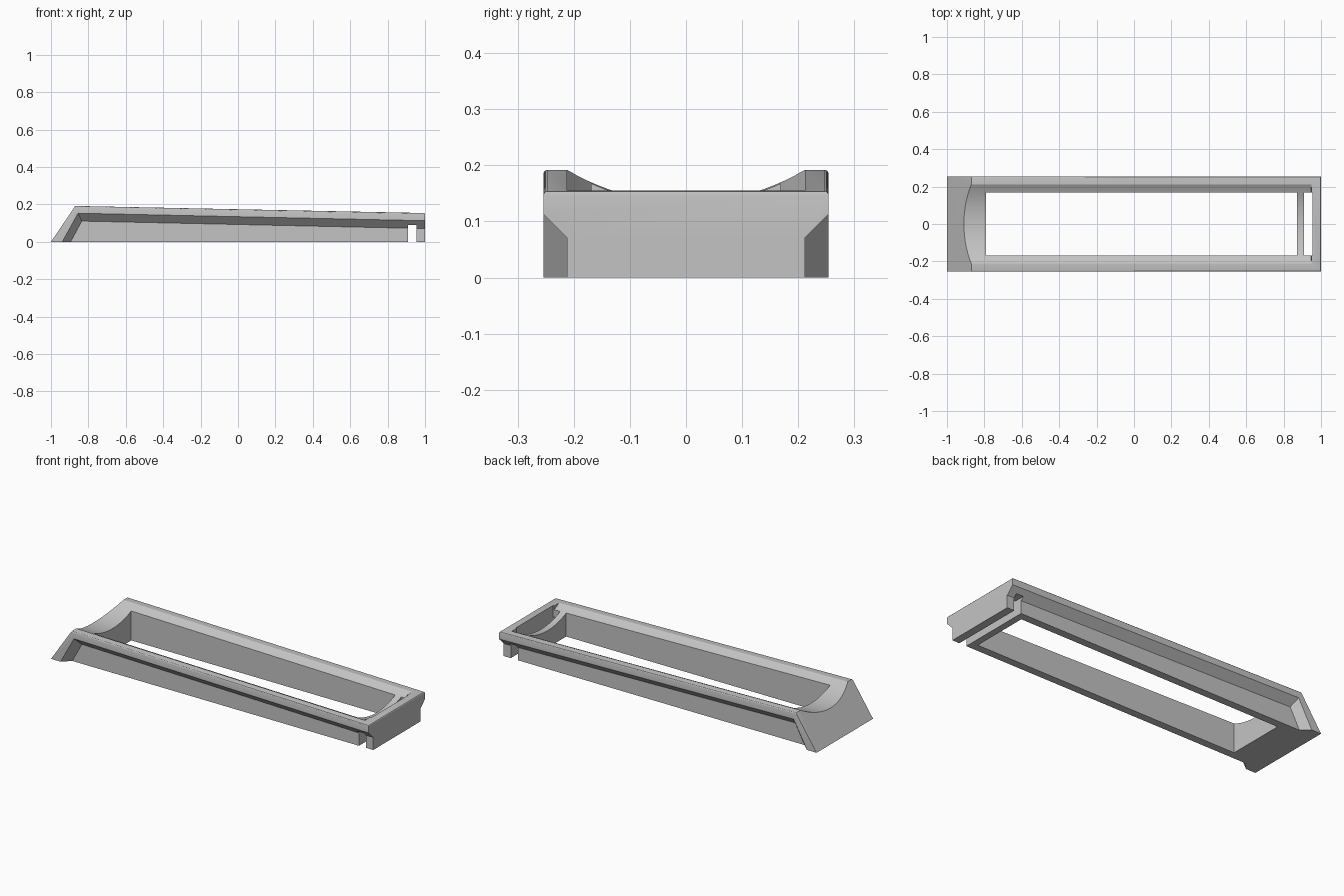
import bpy
import bmesh
import math
from mathutils import Matrix, Vector

if "Cube" in bpy.data.objects:
    bpy.data.objects.remove(bpy.data.objects["Cube"])

HALF_WIDTH, CORE_HALF, SLOT_HALF = 0.254, 0.212, 0.168

grey = bpy.data.materials.new("plain_grey")
grey.use_nodes = True
grey.diffuse_color = (0.55, 0.55, 0.55, 1)
grey.node_tree.nodes["Principled BSDF"].inputs["Base Color"].default_value = grey.diffuse_color


def make_object(name, bm):
    bmesh.ops.recalc_face_normals(bm, faces=bm.faces)
    mesh = bpy.data.meshes.new(name)
    bm.to_mesh(mesh)
    bm.free()
    mesh.materials.append(grey)
    obj = bpy.data.objects.new(name, mesh)
    bpy.context.collection.objects.link(obj)
    return obj


def box_cutter(name, x0, x1, half_y, z1):
    bm = bmesh.new()
    bmesh.ops.create_cube(bm, size=1)
    z0 = -0.1
    bmesh.ops.scale(bm, vec=(x1 - x0, 2 * half_y, z1 - z0), verts=bm.verts)
    bmesh.ops.translate(bm, vec=((x0 + x1) / 2, 0, (z0 + z1) / 2), verts=bm.verts)
    return make_object(name, bm)


# Solid frame: outer rim, chamfer under the rim, and inset core
rim = [(-1, 0), (-0.87, 0.192), (1, 0.154)]
lip = [(-0.94, 0), (-0.855, 0.153), (1, 0.113)]
core = [(-0.895, 0), (-0.835, 0.111), (1, 0.071)]

bm = bmesh.new()
sides = []
for s in (-1, 1):
    def row(points, y):
        return [bm.verts.new((x, s * y, z)) for x, z in points]
    p, m, c = row(rim, HALF_WIDTH), row(lip, HALF_WIDTH), row(core, CORE_HALF)
    foot = row([(1, 0)], CORE_HALF)[0]
    for a, b in ((p, m), (m, c)):
        for i in range(2):
            bm.faces.new((a[i], a[i + 1], b[i + 1], b[i]))
    bm.faces.new(c + [foot])
    sides.append((p, m, c, foot))
(p, m, c, foot), (p2, m2, c2, foot2) = sides
for i in range(2):
    bm.faces.new((p[i], p[i + 1], p2[i + 1], p2[i]))
bm.faces.new((p[0], m[0], c[0], foot, foot2, c2[0], m2[0], p2[0]))
bm.faces.new((p[2], m[2], c[2], foot, foot2, c2[2], m2[2], p2[2]))
bmesh.ops.recalc_face_normals(bm, faces=bm.faces)

# Softened upper edges
soft = [bm.edges.get(pair) for pair in ((p[1], p[2]), (p2[1], p2[2]), (p[2], p2[2]))]
bmesh.ops.bevel(bm, geom=soft, offset=0.007, segments=3, profile=0.5, affect='EDGES')
frame = make_object("frame", bm)

# Long shallow groove running parallel to the sloping top
radius, length = 0.41, 2.3
slope = math.atan(0.038 / 1.87)
end = Vector((0.955, 0, 0.506))
axis = Vector((math.cos(slope), 0, -math.sin(slope)))
bm = bmesh.new()
bmesh.ops.create_cone(
    bm, cap_ends=True, segments=128, radius1=radius, radius2=radius, depth=length,
    matrix=Matrix.Translation(end - axis * length / 2)
    @ Matrix.Rotation(math.pi / 2 + slope, 4, 'Y'))
groove = make_object("groove_cutter", bm)

# Main opening, end pocket and the cross notch under the end
cutters = [
    groove,
    box_cutter("opening_cutter", -0.79, 0.872, SLOT_HALF, 0.4),
    box_cutter("pocket_cutter", 0.91, 0.955, SLOT_HALF, 0.4),
    box_cutter("notch_cutter", 0.91, 0.955, 0.4, 0.09),
]

bpy.ops.object.select_all(action='DESELECT')
frame.select_set(True)
bpy.context.view_layer.objects.active = frame
for cutter in cutters:
    cutter.hide_render = True
    mod = frame.modifiers.new(cutter.name, 'BOOLEAN')
    mod.operation = 'DIFFERENCE'
    mod.solver = 'EXACT'
    mod.object = cutter
    bpy.ops.object.modifier_apply(modifier=mod.name)
    bpy.data.objects.remove(cutter)

bpy.ops.object.shade_smooth_by_angle(angle=math.radians(25))
